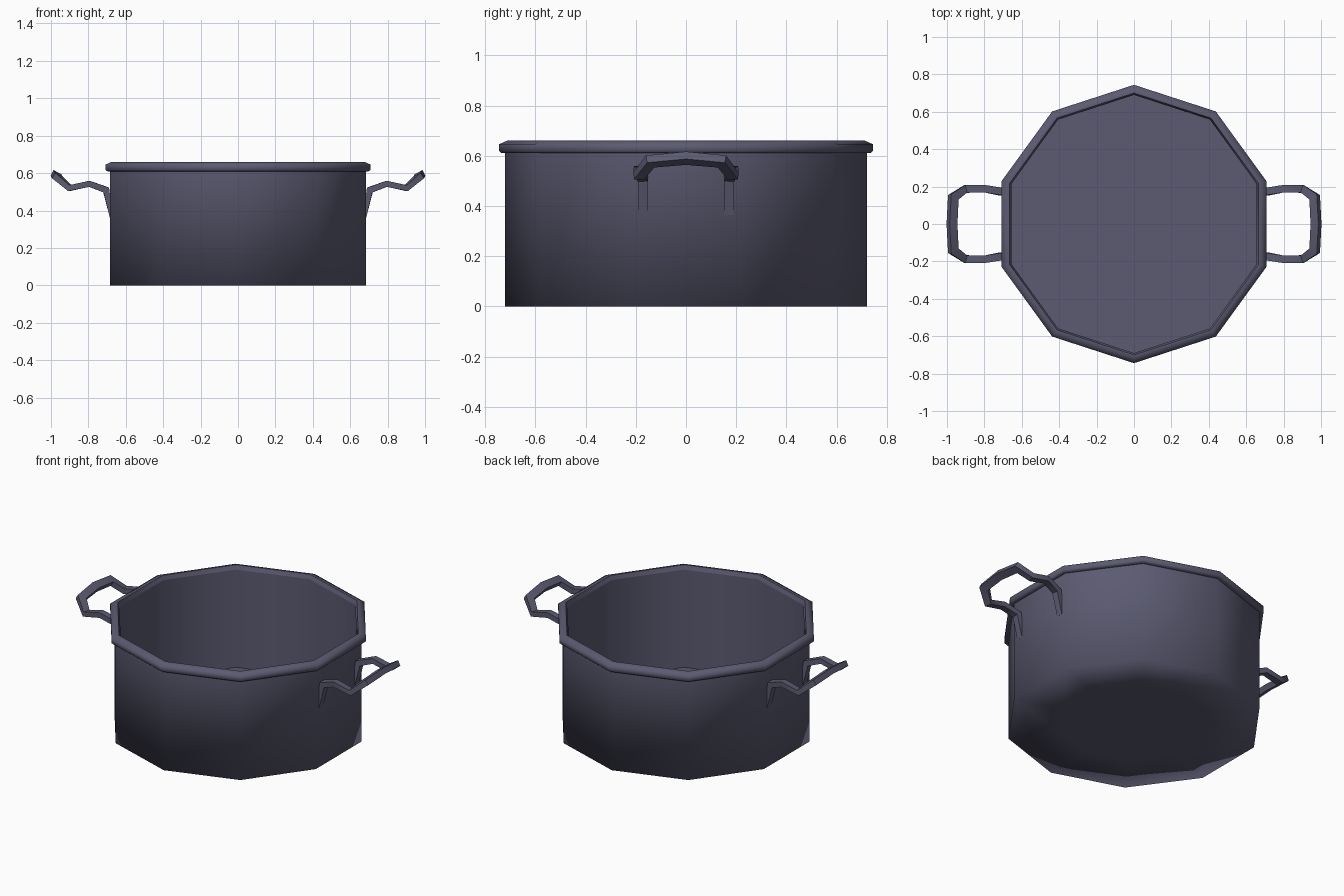
import bpy, bmesh, math
from mathutils import Vector

if "Cube" in bpy.data.objects:
    bpy.data.objects.remove(bpy.data.objects["Cube"])

metal = bpy.data.materials.new("dark blue grey metal")
metal.diffuse_color = (0.105, 0.103, 0.165, 1)
metal.use_nodes = True
metal.node_tree.nodes["Principled BSDF"].inputs["Base Color"].default_value = metal.diffuse_color

SIDES = 10


def finish(name, bm):
    bmesh.ops.recalc_face_normals(bm, faces=bm.faces)
    me = bpy.data.meshes.new(name)
    bm.to_mesh(me)
    bm.free()
    me.materials.append(metal)
    ob = bpy.data.objects.new(name, me)
    bpy.context.collection.objects.link(ob)
    return ob


def bridge(bm, rings):
    """Join consecutive rings of vertices with quads and cap both ends."""
    n = len(rings[0])
    for a, b in zip(rings, rings[1:]):
        for i in range(n):
            j = (i + 1) % n
            bm.faces.new((a[i], a[j], b[j], b[i]))
    bm.faces.new(rings[0])
    bm.faces.new(rings[-1])


def lathe(name, profile):
    """Ten-sided smooth lathe; profile rows are radius, height, sharp edge."""
    bm = bmesh.new()
    rings = []
    for r, z, sharp in profile:
        ring = []
        for i in range(SIDES):
            a = math.pi / 2 + i * 2 * math.pi / SIDES
            ring.append(bm.verts.new((r * math.cos(a), r * math.sin(a), z)))
        rings.append(ring)
    bridge(bm, rings)
    for f in bm.faces:
        f.smooth = True
    for ring, row in zip(rings, profile):
        if row[2]:
            for i in range(SIDES):
                bm.edges.get((ring[i], ring[(i + 1) % SIDES])).smooth = False
    return finish(name, bm)


# pot: flat underside softly shaded into the wall, chamfered rim, inner wall, floor
lathe("pot_body", [(0.42, 0.0, False), (0.72, 0.0, False), (0.72, 0.61, True),
                   (0.735, 0.61, False), (0.744, 0.618, False),
                   (0.744, 0.646, False), (0.712, 0.66, False),
                   (0.70, 0.66, True), (0.69, 0.635, True), (0.69, 0.035, True)])

# handle half path: position, up direction, half width, half thickness
HALF = [
    ((0.678, 0.172, 0.365), (-1, 0, 0), 0.020, 0.008),
    ((0.705, 0.172, 0.510), (-1, 0, 1), 0.020, 0.019),
    ((0.795, 0.188, 0.543), (0, 0, 1), 0.020, 0.016),
    ((0.900, 0.188, 0.520), (0, 0, 1), 0.021, 0.016),
    ((0.966, 0.143, 0.577), (-0.5, 0, 1), 0.026, 0.017),
    ((0.973, 0.0, 0.590), (-0.55, 0, 1), 0.024, 0.017),
]


def handle(name, side):
    path = [(Vector(p), Vector(u), w, t) for p, u, w, t in HALF]
    path += [(Vector((p.x, -p.y, p.z)), u, w, t) for p, u, w, t in path[-2::-1]]
    bm = bmesh.new()
    rings = []
    last = len(path) - 1
    for i, (p, up, w, t) in enumerate(path):
        tan = Vector()
        if i > 0:
            tan += (p - path[i - 1][0]).normalized()
        if i < last:
            tan += (path[i + 1][0] - p).normalized()
        tan.normalize()
        s = up.cross(tan).normalized()
        n = tan.cross(s).normalized()
        ring = []
        for a, b in ((-1, -1), (1, -1), (1, 1), (-1, 1)):
            v = p + s * a * w + n * b * t
            ring.append(bm.verts.new((v.x * side, v.y, v.z)))
        rings.append(ring)
    bridge(bm, rings)
    ob = finish(name, bm)
    bpy.ops.object.select_all(action='DESELECT')
    bpy.context.view_layer.objects.active = ob
    ob.select_set(True)
    bpy.ops.object.shade_smooth_by_angle(angle=math.radians(40))


# two mirrored handles
handle("right_handle", 1)
handle("left_handle", -1)
